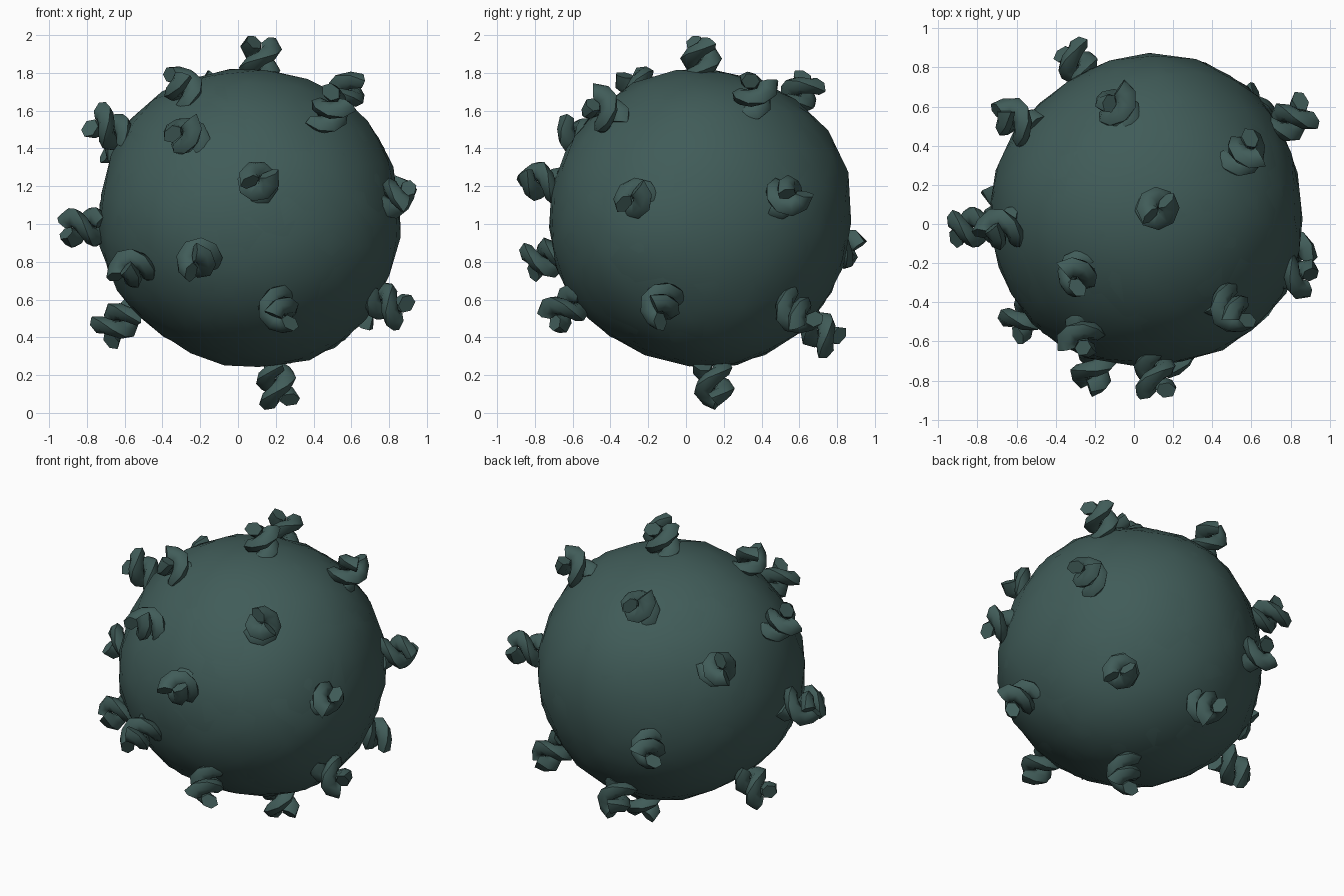
import bpy, math
from mathutils import Vector, Matrix, Quaternion, noise

if "Cube" in bpy.data.objects:
    bpy.data.objects.remove(bpy.data.objects["Cube"])

CENTER = Vector((0.058, 0.07, 1.02))
RADIUS = 0.80

# Single dark teal colour
teal = bpy.data.materials.new("dark_teal")
teal.diffuse_color = (0.052, 0.107, 0.099, 1)
teal.use_nodes = True
teal.node_tree.nodes["Principled BSDF"].inputs["Base Color"].default_value = teal.diffuse_color


def finish(ob, angle):
    ob.data.materials.clear()
    ob.data.materials.append(teal)
    bpy.ops.object.select_all(action='DESELECT')
    ob.select_set(True)
    bpy.context.view_layer.objects.active = ob
    bpy.ops.object.shade_smooth_by_angle(angle=math.radians(angle))


def make_object(name, verts, faces, angle):
    mesh = bpy.data.meshes.new(name)
    mesh.from_pydata(verts, [], faces)
    mesh.update()
    ob = bpy.data.objects.new(name, mesh)
    bpy.context.collection.objects.link(ob)
    finish(ob, angle)


# Broad bulges and dents of the body: direction and height
BULGES = [
    ((-0.60, 0.0, 0.75), 0.025), ((0.68, 0.1, 0.70), 0.035), ((0.50, 0.1, -0.80), 0.02),
    ((-0.50, 0.0, -0.80), -0.035), ((0.0, -0.35, -0.95), -0.03), ((0.1, 0.82, 0.55), 0.03),
    ((0.60, 0.80, 0.0), 0.02), ((0.77, -0.64, -0.1), 0.04), ((-0.70, -0.70, 0.0), 0.02),
    ((-0.63, 0.77, 0.0), -0.03),
]
BULGES = [(Vector(d).normalized(), h) for d, h in BULGES]


# Body: two lumpy shells that cut through each other, leaving faint creases
def shell(name, turn, offset):
    bpy.ops.mesh.primitive_ico_sphere_add(subdivisions=3, radius=RADIUS)
    ob = bpy.context.object
    ob.name = name
    rot = Matrix.Rotation(turn, 3, Vector((1, 2, 3)).normalized())
    for v in ob.data.vertices:
        n = rot @ v.co.normalized()
        r = RADIUS - 0.002 + 0.014 * noise.noise(n * 2 + offset)
        r += sum(h * math.exp((n.dot(d) - 1) / 0.1) for d, h in BULGES)
        v.co = CENTER + n * r
    finish(ob, 60)


shell("body_shell", 0.3, Vector((3.1, 0.4, 7.7)))
shell("body_overlap", 1.1, Vector((8.3, 5.2, 1.9)))


# Spike: two short steep strands twisted around local z, with flat capped ends
def strand(start, turns=0.85, n=7, coil_r=0.056, wide=0.055, thick=0.043,
           low=0.745, high=0.94, sides=6):
    verts, faces = [], []
    rise = (high - low) / (turns * math.tau)
    for i in range(n + 1):
        t = i / n
        a = start + t * turns * math.tau
        radial = Vector((math.cos(a), math.sin(a), 0))
        tangent = Vector((-math.sin(a) * coil_r, math.cos(a) * coil_r, rise)).normalized()
        side = radial.cross(tangent)
        mid = radial * coil_r + Vector((0, 0, low + (high - low) * t))
        for k in range(sides):
            b = k / sides * math.tau
            verts.append(mid + radial * math.cos(b) * wide + side * math.sin(b) * thick)
        if i:
            o = (i - 1) * sides
            for k in range(sides):
                m = (k + 1) % sides
                faces.append((o + k, o + sides + k, o + sides + m, o + m))
    faces.append(tuple(range(sides)))
    faces.append(tuple(reversed(range(n * sides, (n + 1) * sides))))
    # Make every face point outward
    volume = sum(verts[f[0]].dot(verts[f[j]].cross(verts[f[j + 1]]))
                 for f in faces for j in range(1, len(f) - 1))
    if volume < 0:
        faces = [tuple(reversed(f)) for f in faces]
    return verts, faces


def twisted_pair():
    v1, f1 = strand(0)
    v2, f2 = strand(math.pi)
    return v1 + v2, f1 + [tuple(k + len(v1) for k in f) for f in f2]


# Spike positions around the body
SPOTS = [
    (0.12, 0.08, 1.90), (-0.30, -0.26, 1.74), (-0.28, -0.59, 1.48),
    (-0.72, -0.03, 1.53), (-0.86, -0.02, 0.98), (0.11, -0.80, 1.23),
    (-0.22, -0.77, 0.81), (0.51, -0.46, 1.63), (0.60, 0.38, 1.73),
    (0.84, -0.27, 1.14), (0.82, -0.14, 0.56), (0.22, -0.67, 0.53),
    (-0.58, -0.49, 0.76), (-0.66, 0.18, 0.46), (0.21, 0.15, 0.12),
    (0.83, 0.55, 1.15), (-0.09, 0.62, 1.71), (-0.64, 0.55, 1.40),
    (-0.30, 0.84, 0.87), (0.61, 0.60, 0.51), (0.02, 0.73, 0.41),
]
pair_verts, pair_faces = twisted_pair()
for i, p in enumerate(SPOTS):
    d = Vector(p) - CENTER
    # Spikes seated a little further out where the spot lies further out
    lift = max(-0.02, min(0.04, d.length - 0.88))
    turn = d.to_track_quat('Z', 'Y') @ Quaternion((0, 0, 1), i * 0.9)
    verts = [CENTER + turn @ (v + Vector((0, 0, lift))) for v in pair_verts]
    make_object(f"twisted_spike_{i + 1}", verts, pair_faces, 65)
